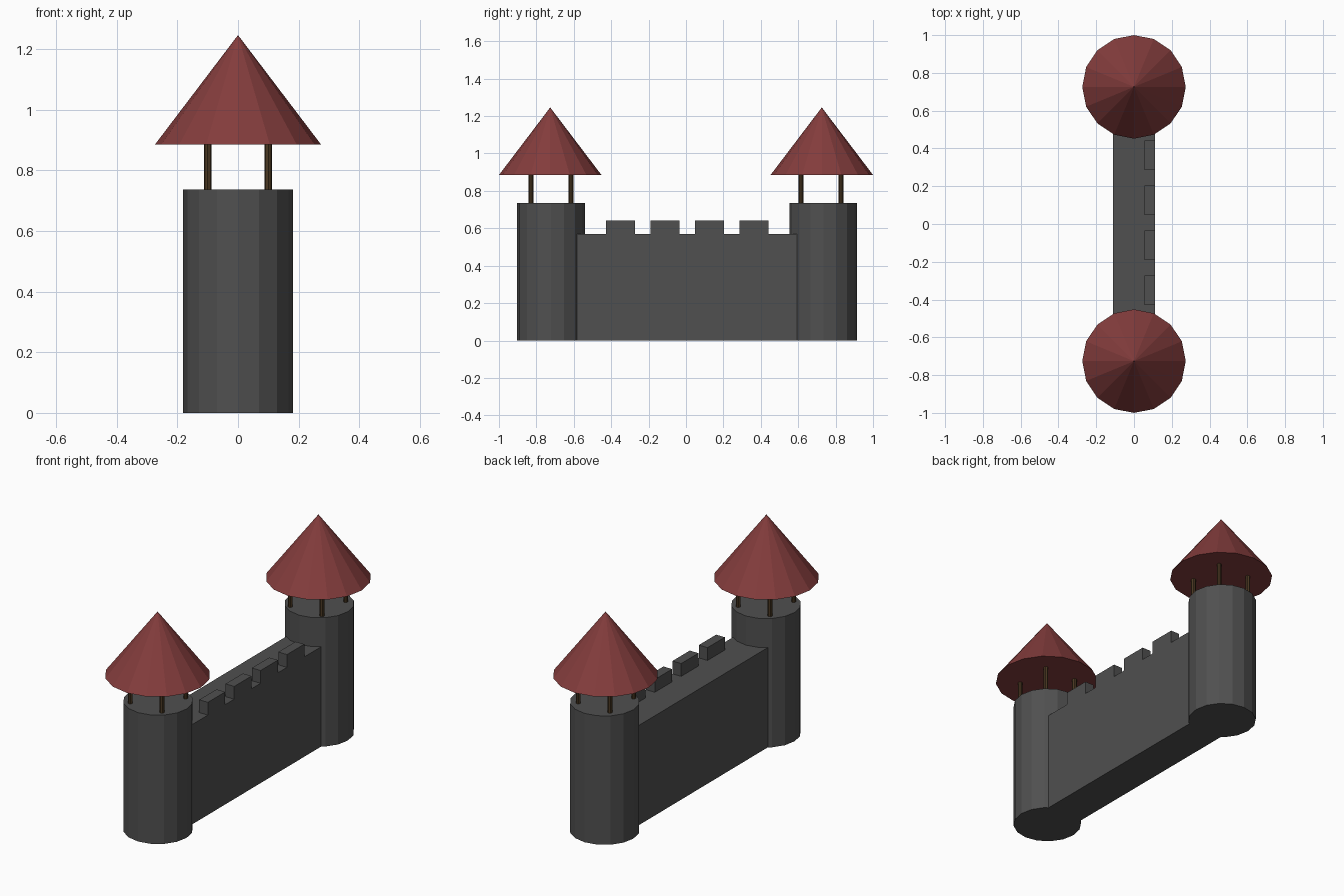
import bpy
from math import radians

cube = bpy.data.objects.get("Cube")
if cube:
    bpy.data.objects.remove(cube, do_unlink=True)


def make_material(name, rgb):
    mat = bpy.data.materials.new(name)
    mat.use_nodes = True
    color = (*rgb, 1.0)
    mat.diffuse_color = color
    mat.node_tree.nodes["Principled BSDF"].inputs["Base Color"].default_value = color
    return mat


stone = make_material("stone grey", (0.08, 0.08, 0.08))
tile = make_material("roof red", (0.23, 0.046, 0.046))
wood = make_material("post brown", (0.07, 0.04, 0.016))


def finish(name, mat):
    obj = bpy.context.object
    obj.name = name
    obj.data.materials.append(mat)
    return obj


def box(name, x, y, z, mat):
    """Box from (low, high) ranges on each axis."""
    ranges = (x, y, z)
    bpy.ops.mesh.primitive_cube_add(size=1, location=[(a + b) / 2 for a, b in ranges])
    obj = finish(name, mat)
    obj.scale = [b - a for a, b in ranges]
    bpy.ops.object.transform_apply(location=False, rotation=False)


def column(name, x, y, z, radius, sides, mat, turn=0):
    bpy.ops.mesh.primitive_cylinder_add(
        vertices=sides, radius=radius, depth=z[1] - z[0],
        location=(x, y, sum(z) / 2), rotation=(0, 0, radians(turn)))
    finish(name, mat)


SIDES = 16
TOWER_TOP, ROOF_BASE, ROOF_TOP = 0.736, 0.885, 1.246
WALL_TOP, MERLON_TOP = 0.57, 0.643
SHIFT = 0.006  # masonry sits slightly behind the roofs

# Two towers, each with four posts and a pointed roof
for side, label in ((-1, "front"), (1, "back")):
    column(f"{label}_tower", 0, side * 0.728 + SHIFT, (0, TOWER_TOP), 0.181, SIDES, stone)
    roof_y = side * 0.726
    for px, hand in ((-0.1, "right"), (0.1, "left")):
        for py, end in ((-0.107, "front"), (0.107, "back")):
            column(f"{label}_tower_{end}_{hand}_post", px, side * 0.722 + py,
                   (TOWER_TOP, ROOF_BASE), 0.0125, 8, wood)
    bpy.ops.mesh.primitive_cone_add(
        vertices=SIDES, radius1=0.274, radius2=0, depth=ROOF_TOP - ROOF_BASE,
        location=(0, roof_y, (ROOF_BASE + ROOF_TOP) / 2))
    finish(f"{label}_roof", tile)

# Curtain wall running between the towers
box("wall", (-0.11, 0.11), (-0.63 + SHIFT, 0.63 + SHIFT), (0, WALL_TOP), stone)

# Merlons along the outer edge of the wall
for i in range(4):
    y = (i - 1.5) * 0.238 + SHIFT
    box(f"merlon_{i + 1}", (0.055, 0.11), (y - 0.078, y + 0.078), (WALL_TOP, MERLON_TOP), stone)
